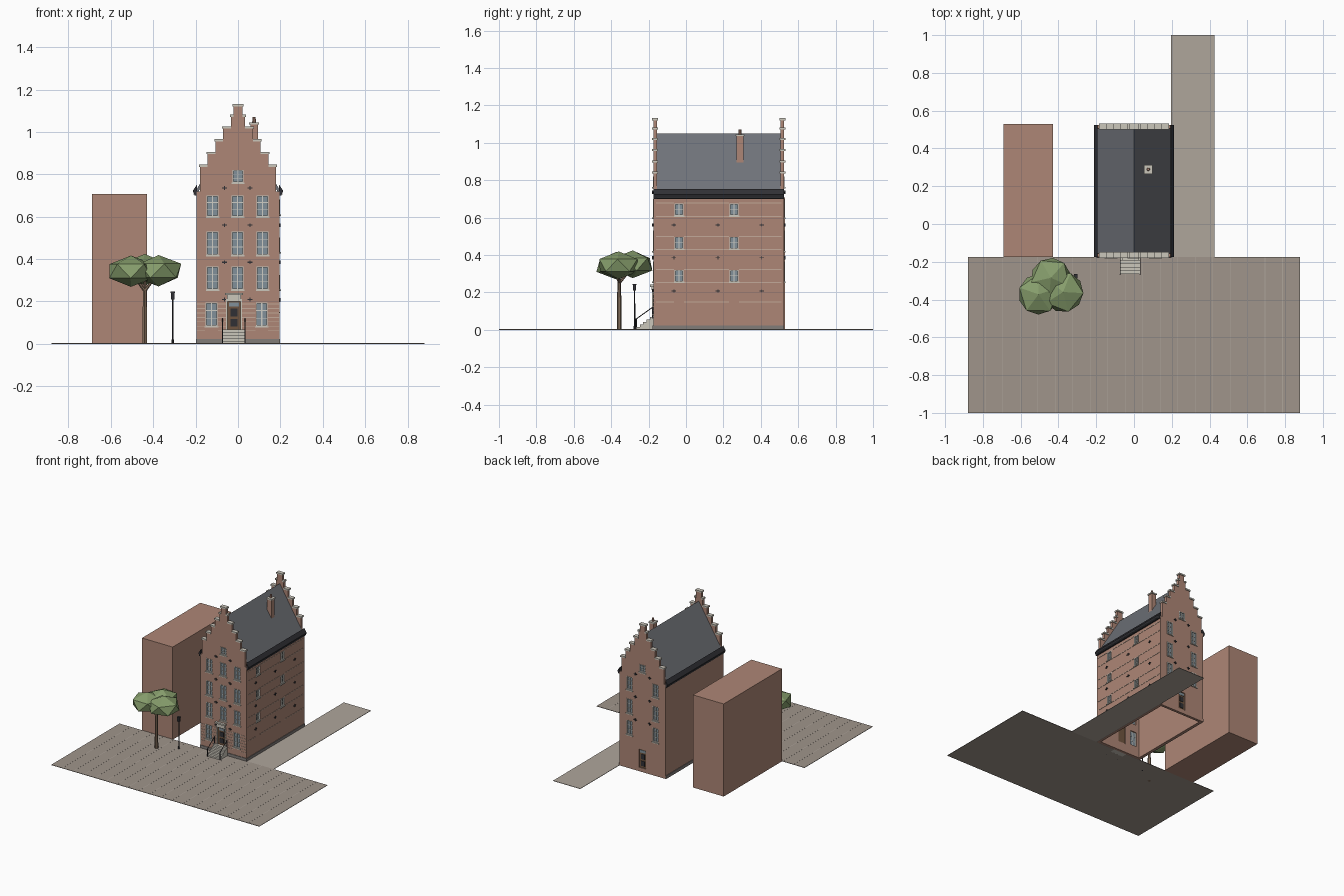
import bpy, bmesh
from math import pi
from mathutils import Matrix, Vector

if "Cube" in bpy.data.objects:
    bpy.data.objects.remove(bpy.data.objects["Cube"])


def material(name, r, g, b):
    m = bpy.data.materials.new(name)
    m.diffuse_color = (r, g, b, 1)
    m.use_nodes = True
    m.node_tree.nodes["Principled BSDF"].inputs["Base Color"].default_value = m.diffuse_color
    return m


BRICK = material("brick", .42, .24, .18)
STONE = material("stone", .60, .57, .50)
ROOF = material("slate", .16, .17, .19)
IRON = material("iron", .03, .03, .035)
GLASS = material("glass", .22, .28, .32)
FRAME = material("frame", .62, .61, .56)
WOOD = material("wood", .16, .09, .05)
BAND = material("pale_band", .55, .40, .32)
PLINTH = material("plinth", .22, .20, .19)
PAVE = material("paving", .35, .30, .26)
LANE = material("lane", .43, .38, .33)
BARK = material("bark", .22, .15, .10)
LEAF = material("leaf", .24, .34, .15)


def finish(name, bm, mat):
    bmesh.ops.recalc_face_normals(bm, faces=bm.faces)
    me = bpy.data.meshes.new(name)
    bm.to_mesh(me)
    bm.free()
    ob = bpy.data.objects.new(name, me)
    bpy.context.collection.objects.link(ob)
    if mat:
        me.materials.append(mat)
    return ob


def boxes(name, items, mat, M=Matrix()):
    """Boxes given as (x0, x1, y0, y1, z0, z1), placed by M."""
    bm = bmesh.new()
    for x0, x1, y0, y1, z0, z1 in items:
        c = Matrix.Translation(((x0 + x1) / 2, (y0 + y1) / 2, (z0 + z1) / 2))
        s = Matrix.Diagonal((x1 - x0, y1 - y0, z1 - z0, 1))
        bmesh.ops.create_cube(bm, size=1, matrix=M @ c @ s)
    return finish(name, bm, mat)


def prism(name, pts, a0, a1, mat, axis="y"):
    """Closed profile (horizontal, z) extruded from a0 to a1."""
    bm = bmesh.new()
    at = lambda p: (p[0], a0, p[1]) if axis == "y" else (a0, p[0], p[1])
    f = bm.faces.new([bm.verts.new(at(p)) for p in pts])
    ext = bmesh.ops.extrude_face_region(bm, geom=[f])
    d = Vector((0, a1 - a0, 0)) if axis == "y" else Vector((a1 - a0, 0, 0))
    bmesh.ops.translate(bm, verts=[v for v in ext["geom"] if isinstance(v, bmesh.types.BMVert)], vec=d)
    return finish(name, bm, mat)


def rods(name, items, mat, sides=6):
    """Tapered rods given as (start, end, r0, r1)."""
    bm = bmesh.new()
    for a, b, r0, r1 in items:
        a, b = Vector(a), Vector(b)
        d = b - a
        M = Matrix.Translation((a + b) / 2) @ d.to_track_quat("Z", "Y").to_matrix().to_4x4()
        bmesh.ops.create_cone(bm, cap_ends=True, segments=sides, radius1=r0, radius2=r1,
                              depth=d.length, matrix=M)
    return finish(name, bm, mat)


# Facade frames: local x runs along the wall, local -y points outward
W, Y0, Y1, T = .195, -.175, .525, .02
FRONT = Matrix.Translation((0, Y0, 0))
BACK = Matrix.Translation((0, Y1, 0)) @ Matrix.Rotation(pi, 4, "Z")
RIGHT = Matrix.Translation((W, 0, 0)) @ Matrix.Rotation(pi / 2, 4, "Z")


def facade(side, wall, M, wins, doors=(), rows=3):
    """Cut the openings and fit glass, frames, sills and doors."""
    holes, glass, frame, sills = [], [], [], []
    for u, z0, z1, w in wins:
        a, b, t = u - w / 2, u + w / 2, .005
        holes.append((a, b, -.03, .03, z0, z1))
        glass.append((a, b, .008, .011, z0, z1))
        frame += [(a, a + t, -.002, .012, z0, z1), (b - t, b, -.002, .012, z0, z1),
                  (a, b, -.002, .012, z0, z0 + t), (a, b, -.002, .012, z1 - t, z1),
                  (u - t / 2, u + t / 2, .002, .012, z0, z1)]
        for i in range(1, rows):
            z = z0 + (z1 - z0) * i / rows
            frame.append((a, b, .004, .012, z - .0015, z + .0015))
        sills.append((a - .004, b + .004, -.007, .004, z0 - .007, z0))
    for u, z0, z1, w in doors:
        holes.append((u - w / 2, u + w / 2, -.03, .03, z0, z1))
    cutter = boxes(side + "_opening_cutter", holes, None, M)
    cutter.hide_render = True
    cutter.display_type = "WIRE"
    mod = wall.modifiers.new("openings", "BOOLEAN")
    mod.operation, mod.solver, mod.object = "DIFFERENCE", "EXACT", cutter
    boxes(side + "_window_glass", glass, GLASS, M)
    boxes(side + "_window_frames", frame, FRAME, M)
    boxes(side + "_window_sills", sills, STONE, M)
    for u, z0, z1, w in doors:
        a, b = u - w / 2, u + w / 2
        boxes(side + "_door", [(a, b, .006, .014, z0, z1)], WOOD, M)
        h = z1 - z0
        boxes(side + "_door_panels", [(a + .014, b - .014, .003, .007, z0 + h * k, z0 + h * (k + .27))
                                      for k in (.1, .47)], IRON, M)
        boxes(side + "_door_fanlight", [(a + .008, b - .008, .003, .007, z1 - h * .18, z1 - .006)], GLASS, M)


def anchors(side, M, us, zs):
    """Iron wall-tie crosses."""
    boxes(side + "_wall_anchors", [c for u in us for z in zs for c in
          ((u - .012, u + .012, -.005, .001, z - .0025, z + .0025),
           (u - .0025, u + .0025, -.006, .001, z - .009, z + .009))], IRON, M)


# Stepped gable walls with stone caps
STEPS = [(.18, .835), (.143, .895), (.107, .955), (.07, 1.015), (.033, 1.07), (.022, 1.12)]
half, z = [(W, 0), (W, .72)], .72
for w, top in STEPS:
    half += [(w, z), (w, top)]
    z = top
profile = half + [(-x, z) for x, z in reversed(half)]
front_wall = prism("front_gable_wall", profile, Y0, Y0 + T, BRICK)
back_wall = prism("back_gable_wall", profile, Y1 - T, Y1, BRICK)
for side, ya in (("front", Y0), ("back", Y1 - T)):
    caps = []
    for i, (w, top) in enumerate(STEPS):
        inner = STEPS[i + 1][0] if i < 5 else 0
        for s in (-1, 1):
            x0, x1 = sorted((s * inner, s * (w + .005)))
            caps.append((x0, x1, ya - .006, ya + T + .006, top, top + .011))
    boxes(side + "_gable_caps", caps, STONE)

# Side walls, roof and gutters
right_wall = boxes("right_wall", [(W - T, W, Y0 + T, Y1 - T, 0, .715)], BRICK)
boxes("left_wall", [(-W, -W + T, Y0 + T, Y1 - T, 0, .715)], BRICK)
prism("roof", [(-.21, .705), (0, 1.05), (.21, .705), (.195, .705), (0, 1.025), (-.195, .705)],
      Y0 + T, Y1 - T, ROOF)
for s, n in ((-1, "left"), (1, "right")):
    prism(n + "_gutter", [(s * .193, .70), (s * .205, .70), (s * .213, .722), (s * .193, .752)],
          Y0, Y1, IRON)

# Openings on each side
rows = [(.60, .70), (.42, .53), (.257, .365)]
DX = -.019
facade("front", front_wall, FRONT,
       [(u, a, b, .056) for u in (-.12, -.002, .116) for a, b in rows]
       + [(u, .083, .195, .056) for u in (-.125, .112)] + [(0, .762, .82, .052)],
       [(DX, .068, .20, .062)])
facade("back", back_wall, BACK,
       [(u, a, b, .05) for u in (-.11, .11) for a, b in rows] + [(0, .762, .82, .052)],
       [(0, .03, .17, .06)])
side_rows = [(.61, .675), (.433, .497), (.257, .32)]
facade("right", right_wall, RIGHT, [(u, a, b, .048) for u in (-.037, .257) for a, b in side_rows], rows=2)
anchors("front", FRONT, (-.063, .056), (.735, .56, .385, .21))
anchors("back", BACK, (-.06, .06), (.735, .56, .385))
anchors("right", RIGHT, (-.065, .17, .405), (.56, .385, .207))

# Pale brick courses and plinth
boxes("front_courses", [(a, b, -.002, .001, .06 + i * .021, .064 + i * .021) for i in range(7)
      for a, b in ((-W, -.155), (-.095, -.056), (.018, .082), (.142, W))], BAND, FRONT)
boxes("right_courses", [(a, b, -.002, .001, z, z + .005) for z in (.675, .603, .497, .426, .32, .25, .145)
      for a, b in ((-.16, -.063), (-.011, .231), (.283, .51))], BAND, RIGHT)
boxes("plinth", [(-W - .003, -.076, Y0 - .004, Y0, 0, .024), (.034, W + .003, Y0 - .004, Y0, 0, .024),
                 (W, W + .004, Y0, Y1, 0, .024), (-W - .004, -W, Y0, Y1, 0, .024)], PLINTH)

# Door surround, hood and stoop
boxes("door_surround", [(DX - .038, DX - .03, -.006, .012, .068, .208), (DX + .03, DX + .038, -.006, .012, .068, .208),
                        (DX - .038, DX + .038, -.006, .012, .2, .212), (DX - .034, DX + .034, -.01, 0, .212, .23),
                        (DX - .043, DX + .043, -.018, 0, .23, .241)], STONE, FRONT)
N, D, H, YS = 5, .018, .068 / 5, -.265
stair = [(YS, 0)]
for i in range(N):
    stair += [(YS + i * D, (i + 1) * H), (YS + (i + 1) * D, (i + 1) * H)]
prism("stoop_steps", stair + [(Y0, 0)], -.075, .035, STONE, "x")
rail = []
for x in (-.073, .033):
    rail += [((x, -.266, 0), (x, -.266, .06), .003, .003), ((x, -.179, .06), (x, -.179, .122), .003, .003),
             ((x, -.266, .058), (x, -.179, .12), .0025, .0025)]
rods("stoop_railing", rail, IRON)

# Chimney
boxes("chimney", [(.058, .094, .27, .308, .89, 1.035)], BRICK)
boxes("chimney_cap", [(.053, .099, .265, .313, 1.035, 1.045)], STONE)
rods("chimney_pot", [((.076, .289, 1.045), (.076, .289, 1.07), .009, .007)], BRICK, 8)

# Ground and neighbouring block
boxes("square", [(-.88, .88, -1, Y0, 0, .003)], PAVE)
boxes("square_joints", [(-.88 + .0926 * i - .002, -.88 + .0926 * i + .002, -1, Y0, .002, .0036)
                        for i in range(1, 19)], LANE)
boxes("side_lane", [(W, .425, Y0, 1, 0, .003)], LANE)
boxes("neighbour_block", [(-.69, -.43, Y0, .53, 0, .708)], BRICK)

# Tree
fork = (-.44, -.357, .25)
rods("tree_trunk", [((-.44, -.357, 0), fork, .013, .010)]
     + [(fork, tip, .008, .005) for tip in ((-.5, -.38, .33), (-.38, -.36, .33), (-.44, -.29, .33))], BARK)
bm = bmesh.new()
for x, y, z, r, a in ((-.505, -.372, .343, .12, .3), (-.375, -.36, .345, .12, 1.2), (-.44, -.285, .35, .118, 2.1)):
    bmesh.ops.create_icosphere(bm, subdivisions=1, radius=1, matrix=Matrix.Translation((x, y, z))
                               @ Matrix.Rotation(a, 4, "Z") @ Matrix.Diagonal((r, r, .074, 1)))
finish("tree_crown", bm, LEAF)

# Street lamp
LX, LY = -.308, -.275
rods("lamp_post", [((LX, LY, 0), (LX, LY, .21), .004, .0035), ((LX, LY, 0), (LX, LY, .02), .007, .005)], IRON, 8)
boxes("lamp_lantern", [(LX - .008, LX + .008, LY - .008, LY + .008, .21, .24),
                       (LX - .01, LX + .01, LY - .01, LY + .01, .24, .246)], IRON)
